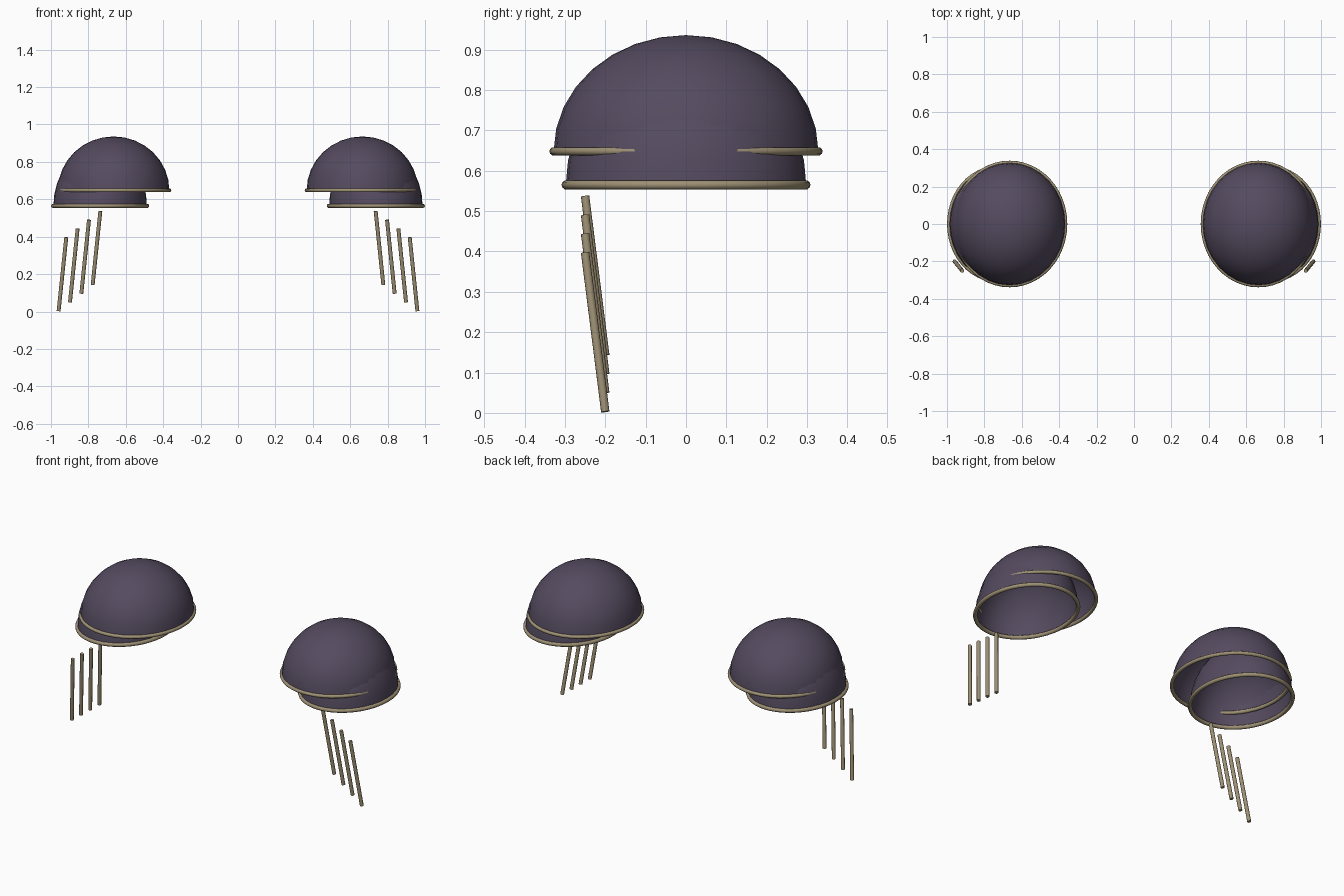
import bpy, bmesh, math
from mathutils import Vector

if "Cube" in bpy.data.objects:
    bpy.data.objects.remove(bpy.data.objects["Cube"])


def material(name, rgb):
    m = bpy.data.materials.new(name)
    m.diffuse_color = (*rgb, 1)
    m.use_nodes = True
    m.node_tree.nodes["Principled BSDF"].inputs["Base Color"].default_value = m.diffuse_color
    return m


PLUM = material("dusky_plum", (0.09, 0.07, 0.115))
BRASS = material("dull_brass", (0.34, 0.28, 0.175))


def finish(bm, name, mat, angle=50):
    bmesh.ops.recalc_face_normals(bm, faces=bm.faces[:])
    me = bpy.data.meshes.new(name)
    bm.to_mesh(me)
    bm.free()
    me.materials.append(mat)
    ob = bpy.data.objects.new(name, me)
    bpy.context.collection.objects.link(ob)
    bpy.ops.object.select_all(action='DESELECT')
    ob.select_set(True)
    bpy.context.view_layer.objects.active = ob
    bpy.ops.object.shade_smooth_by_angle(angle=math.radians(angle))
    return ob


def dome(name, centre, radii):
    """Open half ellipsoid shell."""
    bm = bmesh.new()
    bmesh.ops.create_uvsphere(bm, u_segments=32, v_segments=16, radius=1)
    low = [v for v in bm.verts if v.co.z < -0.01]
    bmesh.ops.delete(bm, geom=low, context='VERTS')
    for v in bm.verts:
        v.co = Vector(centre) + Vector([a * b for a, b in zip(v.co, radii)])
    finish(bm, name, PLUM)


def rim(name, centre, rx, ry, tube, n=48, k=10):
    """Round tube following the elliptical edge of a dome."""
    bm = bmesh.new()
    rings = []
    for i in range(n):
        a = 2 * math.pi * i / n
        p = Vector((rx * math.cos(a), ry * math.sin(a), 0))
        out = Vector((ry * math.cos(a), rx * math.sin(a), 0)).normalized()
        ring = []
        for j in range(k):
            b = 2 * math.pi * j / k
            q = out * math.cos(b) + Vector((0, 0, math.sin(b)))
            ring.append(bm.verts.new(Vector(centre) + p + q * tube))
        rings.append(ring)
    for i in range(n):
        r, s = rings[i], rings[(i + 1) % n]
        for j in range(k):
            bm.faces.new((r[j], s[j], s[(j + 1) % k], r[(j + 1) % k]))
    finish(bm, name, BRASS)


def rod(name, top, bottom, radius):
    bm = bmesh.new()
    top, bottom = Vector(top), Vector(bottom)
    axis = top - bottom
    bmesh.ops.create_cone(bm, cap_ends=True, segments=12, radius1=radius,
                          radius2=radius, depth=axis.length)
    turn = axis.to_track_quat('Z', 'Y')
    for v in bm.verts:
        v.co = turn @ v.co + (top + bottom) / 2
    finish(bm, name, BRASS)


for side, s in (("left", -1), ("right", 1)):
    # large upper shell and its trim
    dome(f"{side}_upper_shell", (s * 0.665, 0, 0.648), (0.298, 0.328, 0.288))
    rim(f"{side}_upper_trim", (s * 0.665, 0, 0.648), 0.298, 0.328, 0.0105)
    # smaller lower shell, offset outward and tucked inside the upper one
    dome(f"{side}_lower_shell", (s * 0.737, 0, 0.565), (0.25, 0.298, 0.312))
    rim(f"{side}_lower_trim", (s * 0.737, 0, 0.565), 0.251, 0.297, 0.0115)
    # four slanted rods stepping down and outward
    for i in range(4):
        x, z = 0.736 + 0.0607 * i, 0.537 - 0.0467 * i
        rod(f"{side}_rod_{i + 1}", (s * x, -0.25, z),
            (s * (x + 0.041), -0.2, z - 0.394), 0.0105)
